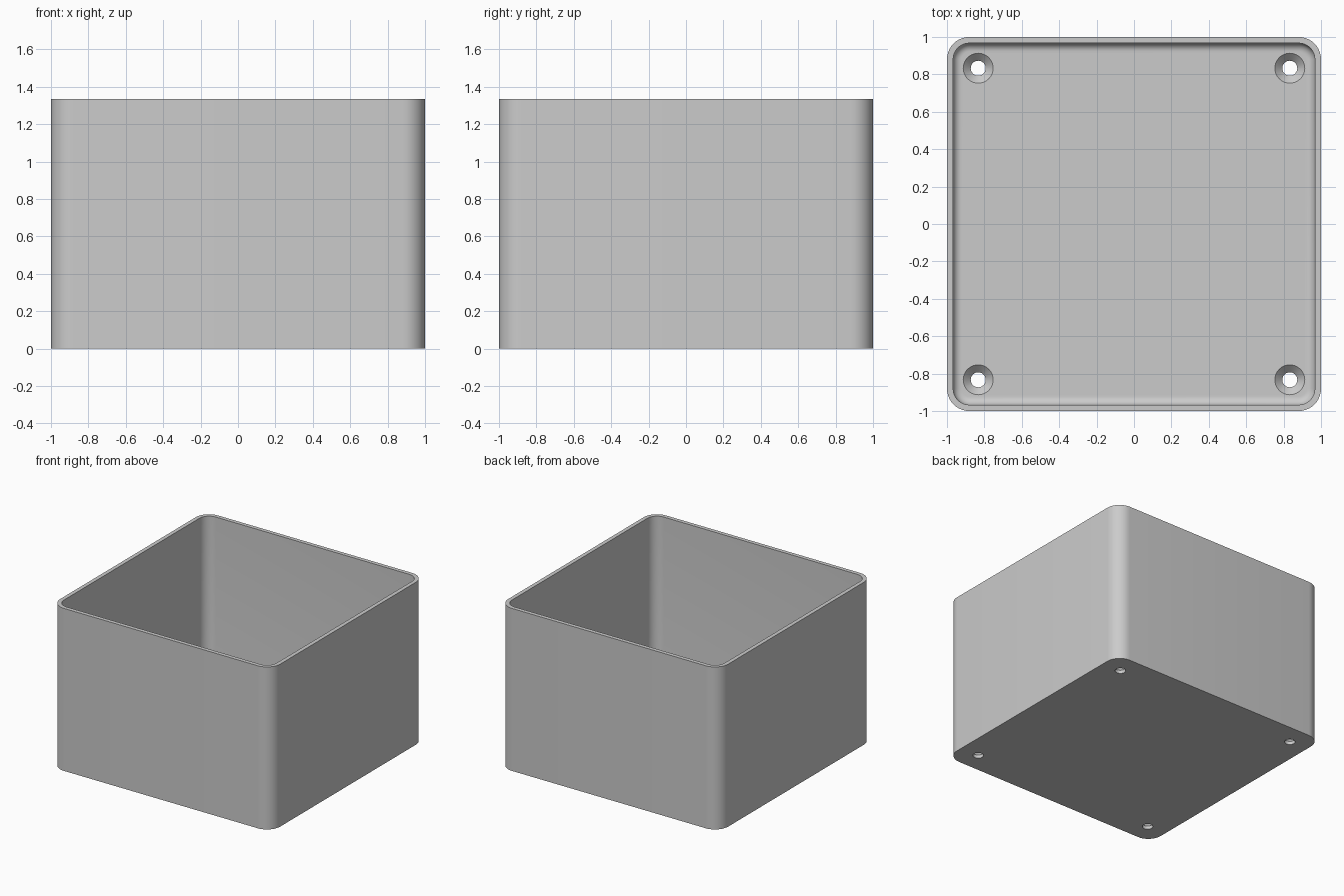
import bpy, bmesh, math

cube = bpy.data.objects.get("Cube")
if cube:
    bpy.data.objects.remove(cube, do_unlink=True)

HEIGHT, WALL, FLOOR = 1.335, 0.033, 0.067
CORNER, FILLET, HOLE = 0.12, 0.045, 0.833
STEPS = 10

grey = bpy.data.materials.new("plain grey")
grey.use_nodes = True
grey.diffuse_color = (0.6, 0.6, 0.6, 1)
grey.node_tree.nodes["Principled BSDF"].inputs["Base Color"].default_value = (0.6, 0.6, 0.6, 1)


def make_object(name, bm):
    bmesh.ops.recalc_face_normals(bm, faces=bm.faces)
    mesh = bpy.data.meshes.new(name)
    bm.to_mesh(mesh)
    bm.free()
    mesh.materials.append(grey)
    obj = bpy.data.objects.new(name, mesh)
    bpy.context.collection.objects.link(obj)
    return obj


def loft(bm, rings):
    """Skin a stack of closed point rings and cap both ends."""
    loops = [[bm.verts.new(p) for p in ring] for ring in rings]
    for a, b in zip(loops, loops[1:]):
        for i in range(len(a)):
            j = (i + 1) % len(a)
            bm.faces.new((a[i], a[j], b[j], b[i]))
    bm.faces.new(loops[0])
    bm.faces.new(loops[-1])


def rounded_square(inset, z):
    """Square outline with rounded corners, offset inwards by inset."""
    ring, centre, radius = [], 1 - CORNER, CORNER - inset
    for k, (sx, sy) in enumerate(((1, 1), (-1, 1), (-1, -1), (1, -1))):
        for s in range(STEPS + 1):
            a = math.pi / 2 * (k + s / STEPS)
            ring.append((sx * centre + radius * math.cos(a),
                         sy * centre + radius * math.sin(a), z))
    return ring


def circle(cx, cy, radius, z, sides=40):
    return [(cx + radius * math.cos(math.tau * i / sides),
             cy + radius * math.sin(math.tau * i / sides), z) for i in range(sides)]


# Open box: outer wall, rim, inner wall and filleted floor
rings = [rounded_square(0, 0), rounded_square(0, HEIGHT), rounded_square(WALL, HEIGHT)]
for s in range(9):
    a = math.pi / 2 * s / 8
    rings.append(rounded_square(WALL + FILLET * (1 - math.cos(a)),
                                FLOOR + FILLET * (1 - math.sin(a))))
bm = bmesh.new()
loft(bm, rings)
box = make_object("open_box", bm)

# Countersunk screw holes in the four floor corners
bm = bmesh.new()
for x in (-HOLE, HOLE):
    for y in (-HOLE, HOLE):
        loft(bm, [circle(x, y, 0.04, -0.05), circle(x, y, 0.04, FLOOR - 0.04),
                  circle(x, y, 0.08, FLOOR), circle(x, y, 0.08, FLOOR + 0.05)])
cutter = make_object("hole_cutter", bm)
cutter.hide_render = True

cut = box.modifiers.new("screw_holes", 'BOOLEAN')
cut.operation = 'DIFFERENCE'
cut.solver = 'EXACT'
cut.object = cutter
bpy.ops.object.select_all(action='DESELECT')
box.select_set(True)
bpy.context.view_layer.objects.active = box
bpy.ops.object.modifier_apply(modifier=cut.name)
bpy.data.objects.remove(cutter, do_unlink=True)
bpy.ops.object.shade_smooth_by_angle(angle=math.radians(30))
